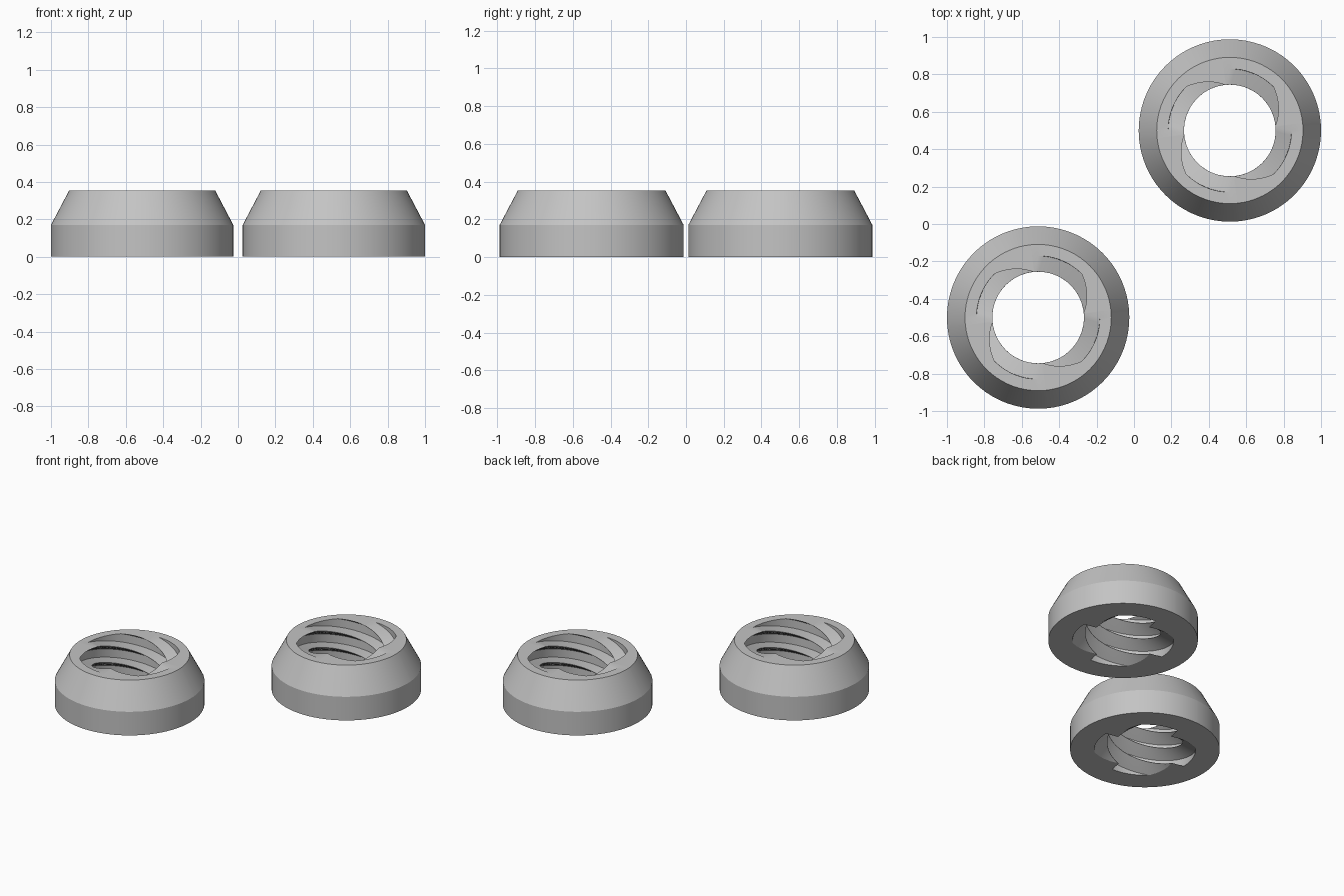
import bpy, bmesh, math

if "Cube" in bpy.data.objects:
    bpy.data.objects.remove(bpy.data.objects["Cube"])

HEIGHT = 0.353
OUTER_R, RIM_R, SHOULDER_Z = 0.4875, 0.391, 0.17
ROOT_R, CREST_R = 0.33, 0.245
STARTS, RINGS = 4, 54
TWIST = 270.0          # three quarter-turns from top to bottom

steel = bpy.data.materials.new("light_grey")
steel.diffuse_color = (0.55, 0.55, 0.55, 1)
steel.use_nodes = True
steel.node_tree.nodes["Principled BSDF"].inputs["Base Color"].default_value = steel.diffuse_color

# Buttress thread section for one start: (degrees, radius)
section = [(5 * i, ROOT_R) for i in range(9)]
section += [(45 + 39 * i / 9, ROOT_R + (CREST_R - ROOT_R) * i / 9) for i in range(10)]
section += [(86, CREST_R)]
PER = len(section)
columns = [(90 * s + a, r) for s in range(STARTS) for a, r in section]
N = len(columns)


def threaded_ring(name, cx, cy):
    bm = bmesh.new()

    def loop(z, radius=None, turn=0.0):
        verts = []
        for a, r in columns:
            t = math.radians(90 - a - turn)
            rr = radius or r
            verts.append(bm.verts.new((rr * math.cos(t), rr * math.sin(t), z)))
        return verts

    def bridge(lo, hi, shift=0):
        for i in range(N):
            j = (i + 1) % N
            bm.faces.new((lo[i], lo[j], hi[(j + shift) % N], hi[(i + shift) % N]))

    # Outer wall and sloped shoulder
    base, shoulder, rim = loop(0, OUTER_R), loop(SHOULDER_Z, OUTER_R), loop(HEIGHT, RIM_R)
    bridge(base, shoulder)
    bridge(shoulder, rim)
    # Four-start helical bore, from the top down
    bore = [loop(HEIGHT * (1 - k / RINGS), None, TWIST * k / RINGS) for k in range(RINGS + 1)]
    for a, b in zip(bore, bore[1:]):
        bridge(a, b)
    # Flat top and bottom
    bridge(rim, bore[0])
    bridge(bore[-1], base, 3 * PER)

    bmesh.ops.recalc_face_normals(bm, faces=bm.faces)
    mesh = bpy.data.meshes.new(name)
    bm.to_mesh(mesh)
    bm.free()
    mesh.materials.append(steel)
    obj = bpy.data.objects.new(name, mesh)
    obj.location = (cx, cy, 0)
    bpy.context.collection.objects.link(obj)
    bpy.ops.object.select_all(action='DESELECT')
    obj.select_set(True)
    bpy.context.view_layer.objects.active = obj
    bpy.ops.object.shade_smooth_by_angle(angle=math.radians(25))


threaded_ring("front_left_threaded_ring", -0.5125, -0.5)
threaded_ring("back_right_threaded_ring", 0.5125, 0.5)
